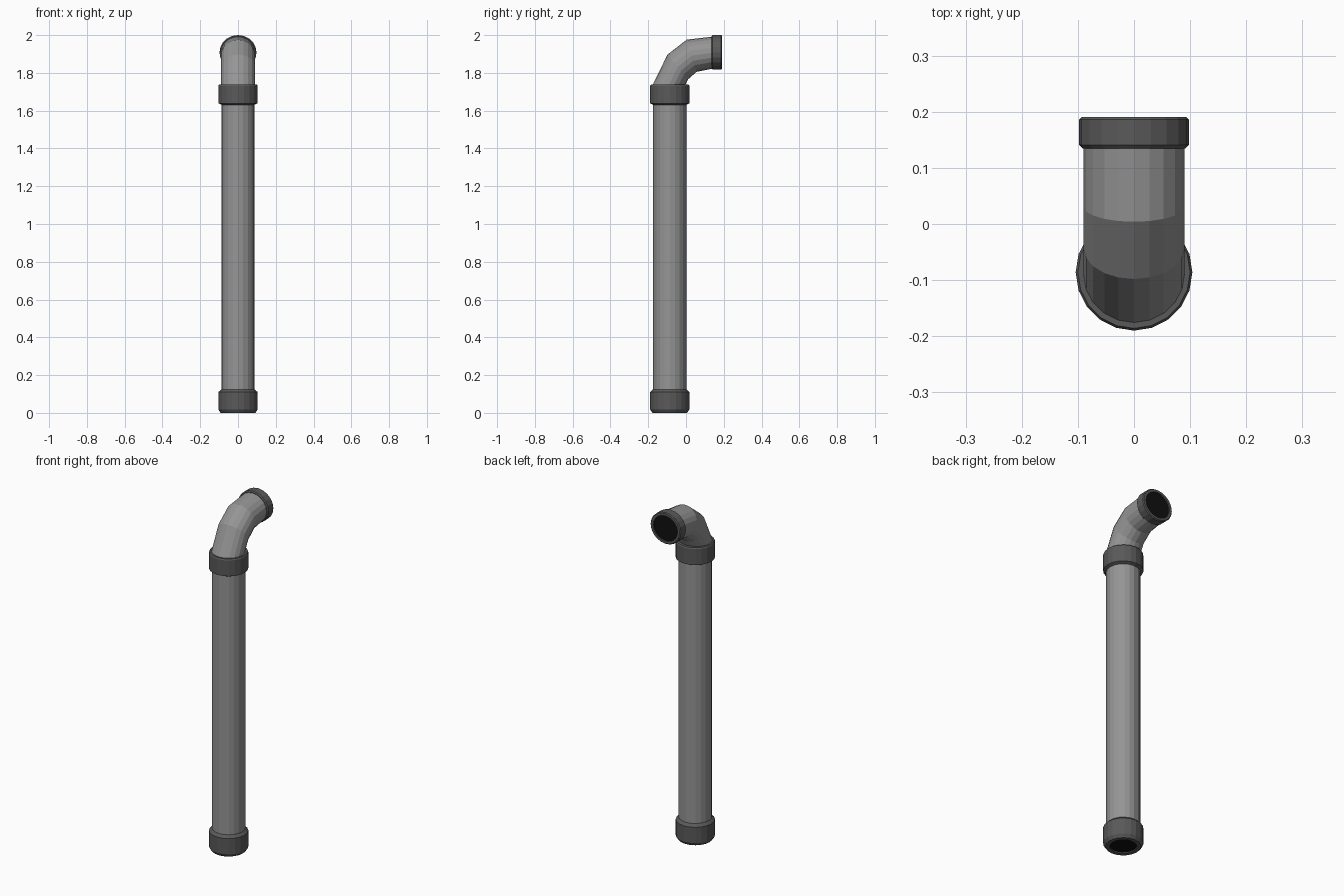
import bpy, bmesh, math
from mathutils import Vector

if "Cube" in bpy.data.objects:
    bpy.data.objects.remove(bpy.data.objects["Cube"])

SIDES = 20
CY = -0.086          # axis of the upright pipe


def material(name, v):
    m = bpy.data.materials.new(name)
    m.diffuse_color = (v, v, v, 1)
    m.use_nodes = True
    m.node_tree.nodes["Principled BSDF"].inputs["Base Color"].default_value = m.diffuse_color
    return m


PIPE = material("pipe_grey", 0.3)
DARK = material("collar_grey", 0.1)
BLACK = material("opening_black", 0.005)


def loft(name, rings, mat, cap_start=False, cap_end=False):
    """Skin a list of rings; each ring is (centre, x half axis, other half axis)."""
    bm = bmesh.new()
    loops = []
    for c, u, v in rings:
        loops.append([bm.verts.new(c + u * math.cos(a) + v * math.sin(a))
                      for a in (2 * math.pi * i / SIDES for i in range(SIDES))])
    for a, b in zip(loops, loops[1:]):
        for i in range(SIDES):
            j = (i + 1) % SIDES
            bm.faces.new((a[i], a[j], b[j], b[i]))
    caps = []
    if cap_start:
        caps.append(bm.faces.new(loops[0]))
    if cap_end:
        caps.append(bm.faces.new(loops[-1]))
    for f in caps:
        f.material_index = 1
    bmesh.ops.recalc_face_normals(bm, faces=bm.faces)
    me = bpy.data.meshes.new(name)
    bm.to_mesh(me)
    bm.free()
    me.materials.append(mat)
    me.materials.append(BLACK)
    ob = bpy.data.objects.new(name, me)
    bpy.context.collection.objects.link(ob)
    return ob


def upright(profile):
    return [(Vector((0, CY, z)), Vector((r, 0, 0)), Vector((0, r, 0))) for r, z in profile]


# Upright pipe
loft("upright_pipe", upright([(0.088, 0.06), (0.088, 1.69)]), PIPE, True, True)

# Bottom collar with dark opening underneath
loft("bottom_collar", upright([(0.07, 0.006), (0.07, 0), (0.092, 0), (0.104, 0.018),
                               (0.104, 0.11), (0.088, 0.125)]), DARK, cap_start=True)

# Collar joining pipe and elbow
loft("upper_collar", upright([(0.086, 1.63), (0.104, 1.639), (0.104, 1.731),
                              (0.1, 1.738), (0.06, 1.738)]), DARK)

# Elbow: outer and inner silhouette points (y, z) of each ring
bend = [((-0.178, 1.733), (-0.022, 1.7)), ((-0.098, 1.897), (0.012, 1.767)),
        ((0.004, 1.976), (0.057, 1.806)), ((0.15, 1.993), (0.15, 1.824))]
rings = []
for o, i in bend:
    o, i = Vector((0, *o)), Vector((0, *i))
    rings.append(((o + i) / 2, Vector((0.09, 0, 0)), (o - i) / 2))
loft("elbow", rings, PIPE)

# Collar at the mouth of the elbow, with dark opening
mouth = [(0.082, 0.135), (0.092, 0.135), (0.098, 0.141), (0.098, 0.186),
         (0.093, 0.191), (0.079, 0.191), (0.079, 0.184)]
loft("mouth_collar", [(Vector((0, y, 1.909)), Vector((r, 0, 0)), Vector((0, 0, r * 0.93)))
                      for r, y in mouth], DARK, cap_end=True)
